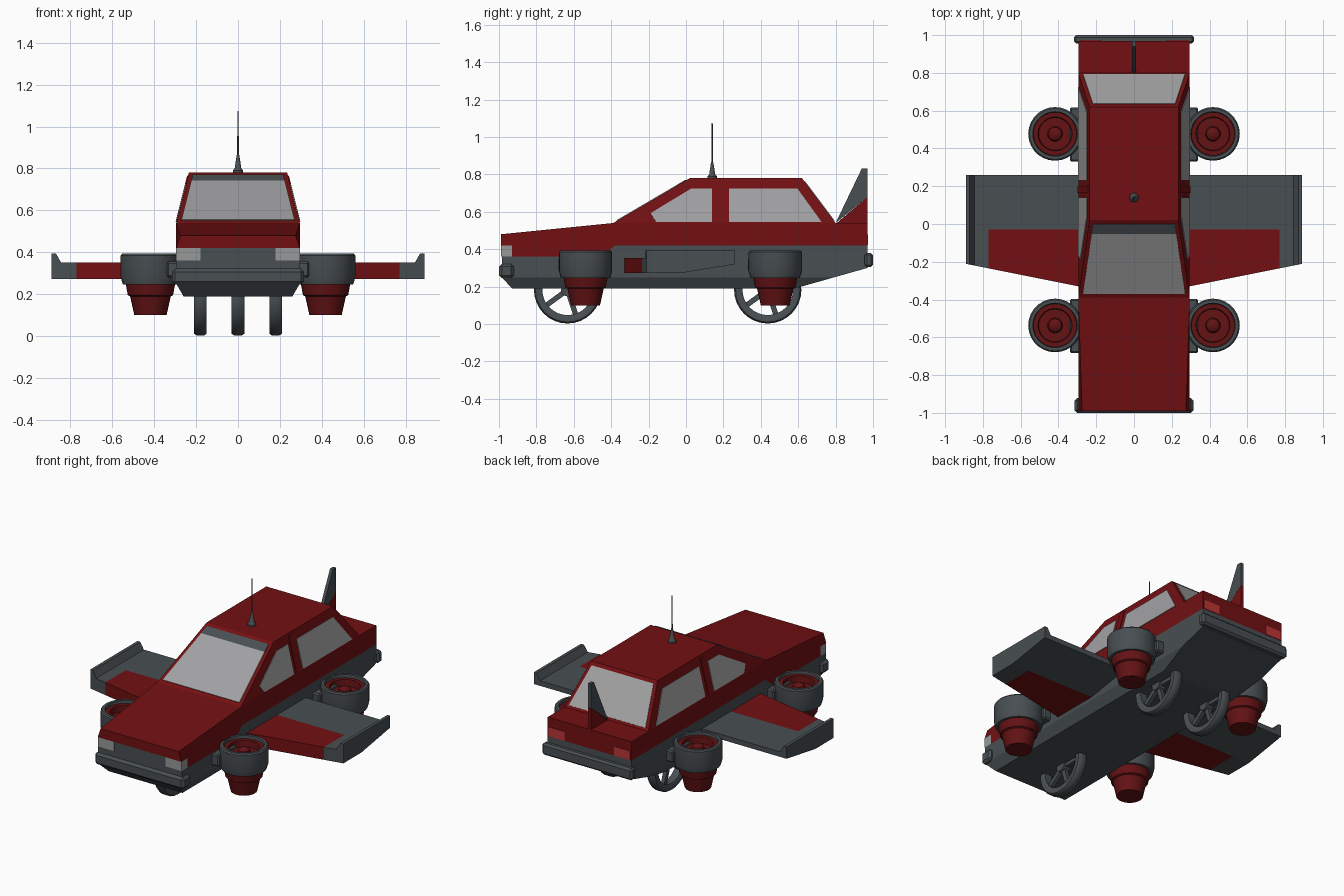
import bpy, bmesh, math
from mathutils import Matrix, Vector

if "Cube" in bpy.data.objects:
    bpy.data.objects.remove(bpy.data.objects["Cube"])


def material(name, rgb):
    m = bpy.data.materials.new(name)
    m.use_nodes = True
    m.diffuse_color = (*rgb, 1)
    m.node_tree.nodes["Principled BSDF"].inputs["Base Color"].default_value = (*rgb, 1)
    return m


RED = material("body red", (0.17, 0.005, 0.006))
DEEP = material("engine red", (0.125, 0.006, 0.007))
GREY = material("slate grey", (0.065, 0.077, 0.085))
GLASS = material("window grey", (0.36, 0.36, 0.37))
LAMP = material("headlight grey", (0.31, 0.32, 0.32))
TAIL = material("tail light red", (0.5, 0.035, 0.035))


def finish(name, bm, mats, smooth=False):
    bmesh.ops.remove_doubles(bm, verts=bm.verts, dist=1e-5)
    bmesh.ops.recalc_face_normals(bm, faces=bm.faces)
    me = bpy.data.meshes.new(name)
    bm.to_mesh(me)
    bm.free()
    for m in mats:
        me.materials.append(m)
    ob = bpy.data.objects.new(name, me)
    bpy.context.collection.objects.link(ob)
    if smooth:
        bpy.ops.object.select_all(action='DESELECT')
        ob.select_set(True)
        bpy.context.view_layer.objects.active = ob
        bpy.ops.object.shade_smooth_by_angle(angle=math.radians(35))
    return ob


def loft(bm, rings, wrap=False):
    """Bridge rings of equal length; cap the ends unless the rings wrap."""
    rows = [[bm.verts.new(p) for p in r] for r in rings]
    n = len(rows[0])
    for a, b in zip(rows, rows[1:] + (rows[:1] if wrap else [])):
        for i in range(n):
            bm.faces.new((a[i], a[(i + 1) % n], b[(i + 1) % n], b[i]))
    if not wrap:
        bm.faces.new(rows[0])
        bm.faces.new(rows[-1])


def half(z):
    """Half width of the car at a height."""
    if z < 0.25:
        return 0.26 + (z - 0.19) / 0.06 * 0.035
    if z > 0.54:
        return 0.295 - (z - 0.54) * 0.25
    return 0.295


def hull(name, outline, mat):
    """Side outline spanning the car's width, following half()."""
    bm = bmesh.new()
    loft(bm, [[(x, y, z) for y, z in outline] for x in (-1, 1)])
    bmesh.ops.bisect_plane(bm, geom=bm.verts[:] + bm.edges[:] + bm.faces[:],
                           plane_co=(0, 0, 0.25), plane_no=(0, 0, 1))
    for v in bm.verts:
        nose = v.co.y < -0.98 and v.co.z > 0.45
        v.co.x *= half(v.co.z) - (0.02 if nose else 0)
    return finish(name, bm, [mat])


def slab(name, outline, x0, x1, mat):
    bm = bmesh.new()
    loft(bm, [[(x, y, z) for y, z in outline] for x in (x0, x1)])
    return finish(name, bm, [mat])


def box(name, lo, hi, mat, bevel=0):
    bm = bmesh.new()
    bmesh.ops.create_cube(bm, size=1)
    for v in bm.verts:
        v.co = [(a + b) / 2 + c * (b - a) for a, b, c in zip(lo, hi, v.co)]
    if bevel:
        bmesh.ops.bevel(bm, geom=bm.edges[:], offset=bevel, segments=1, affect='EDGES')
    return finish(name, bm, [mat])


def plate(name, pts, mat, t=0.004):
    """Thin panel centred on a flat outline."""
    p = [Vector(q) for q in pts]
    n = (p[1] - p[0]).cross(p[2] - p[0]).normalized() * t
    bm = bmesh.new()
    loft(bm, [[q - n for q in p], [q + n for q in p]])
    return finish(name, bm, [mat])


def lathe(name, profile, matrix, mat, seg=28):
    """Closed (radius, height) profile turned about the local z axis."""
    bm = bmesh.new()
    angles = [math.tau * i / seg for i in range(seg)]
    loft(bm, [[matrix @ Vector((r * math.cos(a), r * math.sin(a), h)) for r, h in profile]
              for a in angles], wrap=True)
    bmesh.ops.dissolve_degenerate(bm, edges=bm.edges, dist=1e-5)
    return finish(name, bm, [mat], smooth=True)


# Body shell
hull("lower_body", [(-.93, .19), (.58, .19), (.97, .30), (.97, .42),
                    (-.38, .42), (-.45, .36), (-.985, .36), (-.985, .25)], GREY)
hull("upper_body", [(-.99, .42), (-.99, .48), (-.39, .54), (.97, .54), (.97, .42),
                    (-.38, .42), (-.45, .36), (-.93, .36), (-.93, .42)], RED)
hull("cabin", [(-.39, .54), (.02, .78), (.62, .78), (.80, .54)], RED)
box("grille", (-.18, -.985, .35), (.18, -.92, .42), GREY)
box("front_bumper", (-.315, -1, .245), (.315, -.92, .322), GREY, .015)
box("rear_bumper", (-.318, .955, .305), (.318, 1, .38), GREY, .012)


# Windscreens, lying on the sloped ends of the cabin
def screen(name, base, top, t0, t1, margin, mat):
    pts = []
    for t, s in ((t0, -1), (t0, 1), (t1, 1), (t1, -1)):
        z = .54 + .24 * t
        pts.append((s * (half(z) - margin), base + (top - base) * t, z))
    plate(name, pts, mat)


screen("windscreen", -.39, .02, .05, .83, .022, GLASS)
screen("windscreen_strip", -.39, .02, .83, .95, .022, GREY)
screen("rear_window", .80, .62, .05, .92, .022, GLASS)

for side, tag in ((1, "left"), (-1, "right")):
    def on_side(pts):
        return [(side * half(z), y, z) for y, z in pts]

    # Side glass and door pillar
    plate(tag + "_front_window", on_side([(-.19, .592), (-.16, .545), (.14, .545),
                                          (.14, .725), (.03, .725)]), GLASS)
    plate(tag + "_rear_window", on_side([(.23, .545), (.725, .545), (.595, .725),
                                         (.23, .725)]), GLASS)
    plate(tag + "_door_pillar", on_side([(.165, .545), (.2, .545), (.2, .765),
                                         (.165, .765)]), RED, .0045)

    # Lights
    xs = sorted((side * .18, side * .295))
    box(tag + "_headlight", (xs[0], -.988, .36), (xs[1], -.93, .42), LAMP)
    xs = sorted((side * .175, side * .287))
    box(tag + "_tail_light", (xs[0], .966, .422), (xs[1], .974, .48), TAIL)

    # Wing with raised tip and red leading panel
    bm = bmesh.new()
    rings = []
    for x, top in ((.27, .352), (.77, .352), (.845, .352), (.87, .395), (.89, .395)):
        lead = -.33 + (x - .295) * .2
        rings.append([(side * x, lead, .272), (side * x, lead, top), (side * x, -.03, top),
                      (side * x, .26, top), (side * x, .26, .32), (side * x, -.03, .272)])
    loft(bm, rings)
    for f in bm.faces:
        c = f.calc_center_median()
        f.material_index = int(abs(c.x) < .77 and c.y < -.04)
    finish(tag + "_wing", bm, [GREY, RED])

    # Lift engines
    for y, end in ((-.537, "front"), (.477, "rear")):
        name = tag + "_" + end
        at = Matrix.Translation((side * .418, y, 0))
        lathe(name + "_engine_housing", [(.1, .247), (.132, .247), (.142, .28), (.142, .385),
                                         (.135, .393), (.118, .393), (.112, .32), (.1, .32)],
              at, GREY)
        lathe(name + "_engine_ring", [(.115, .33), (.115, .375), (.09, .375), (.086, .33)],
              at, DEEP)
        lathe(name + "_engine_fan", [(0, .31), (.1, .31), (.1, .335), (.04, .335),
                                     (.034, .36), (.015, .372), (0, .372)], at, DEEP)
        lathe(name + "_engine_nozzle", [(0, .1), (.077, .1), (.097, .19), (.108, .195),
                                        (.118, .25), (0, .25)], at, DEEP)
        xs = sorted((side * .28, side * .34))
        box(name + "_engine_mount", (xs[0], y - .145, .28), (xs[1], y + .14, .355), GREY, .008)

# Three spoked wheels
for name, x, y in (("front", 0, -.633), ("rear_left", .18, .437), ("rear_right", -.18, .437)):
    at = Matrix.Translation((x, y, .183)) @ Matrix.Rotation(math.pi / 2, 4, 'Y')
    lathe(name + "_tyre", [(.135, -.024), (.145, -.03), (.172, -.03), (.18, -.018),
                           (.18, .018), (.172, .03), (.145, .03), (.135, .024)], at, GREY, 32)
    lathe(name + "_hub", [(0, -.024), (.035, -.024), (.035, .024), (0, .024)], at, GREY, 16)
    for k in range(5):
        spoke = box(f"{name}_spoke_{k}", (-.014, .02, -.012), (.014, .14, .012), GREY)
        spoke.matrix_world = at @ Matrix.Rotation(math.tau * k / 5, 4, 'Z')

# Tail fin
slab("fin_base", [(.80, .535), (.97, .68), (.97, .535)], -.01, .01, RED)
slab("fin_tip", [(.80, .54), (.94, .832), (.97, .832), (.97, .68)], -.01, .01, GREY)

# Roof antenna
lathe("antenna", [(0, .775), (.025, .775), (.025, .79), (.016, .8), (.007, .86), (.004, .87),
                  (.003, 1.075), (0, 1.075)], Matrix.Translation((0, .14, 0)), GREY, 12)
